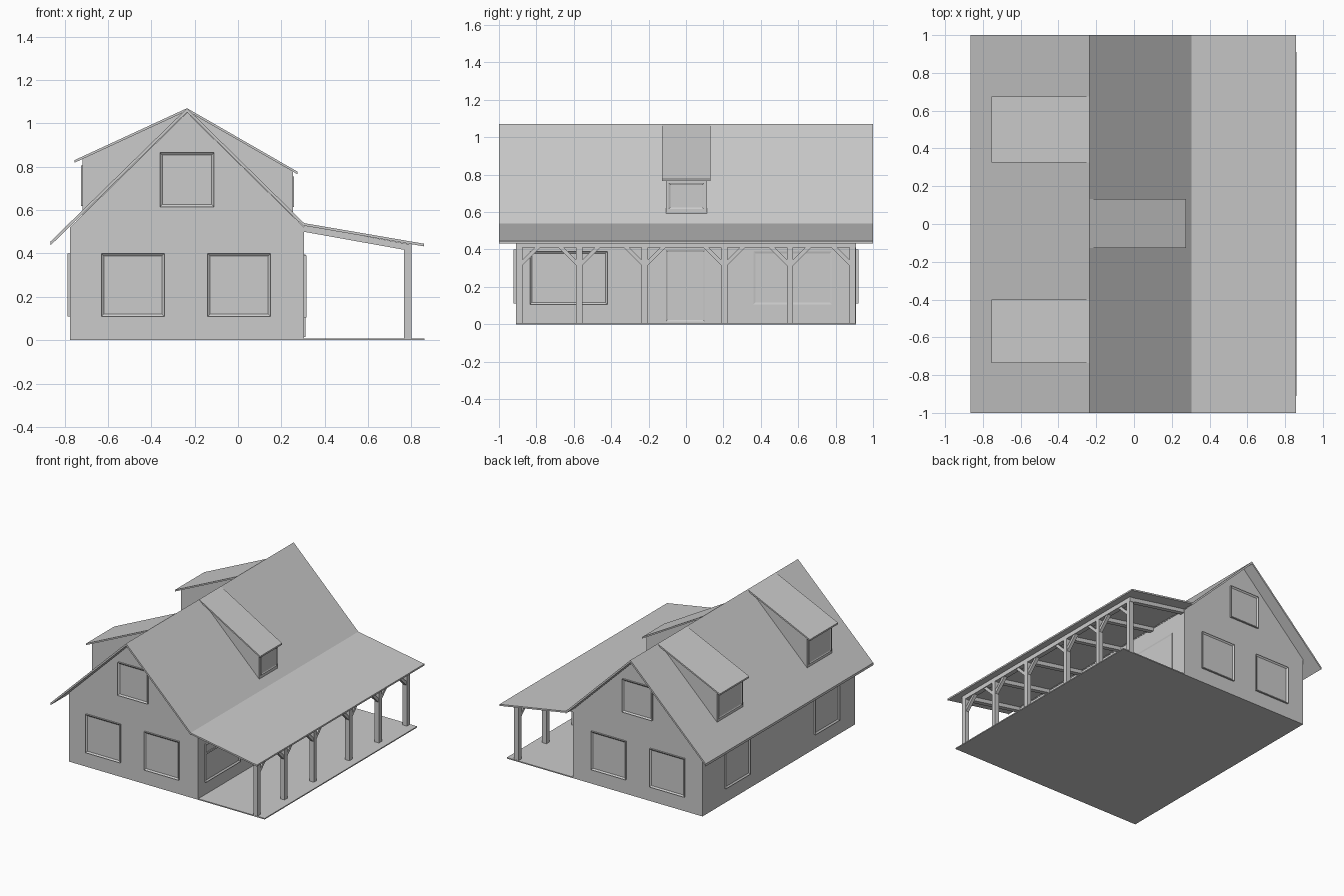
import bpy
import bmesh
from mathutils import Vector

cube = bpy.data.objects.get("Cube")
if cube:
    bpy.data.objects.remove(cube, do_unlink=True)

grey = bpy.data.materials.new("plain_grey")
grey.use_nodes = True
GREY = (0.6, 0.6, 0.6, 1)
grey.diffuse_color = GREY
grey.node_tree.nodes["Principled BSDF"].inputs["Base Color"].default_value = GREY


def finish(name, bm):
    bmesh.ops.recalc_face_normals(bm, faces=bm.faces)
    mesh = bpy.data.meshes.new(name)
    bm.to_mesh(mesh)
    bm.free()
    mesh.materials.append(grey)
    obj = bpy.data.objects.new(name, mesh)
    bpy.context.collection.objects.link(obj)
    return obj


def extrude_profile(bm, points, offset):
    face = bm.faces.new([bm.verts.new(p) for p in points])
    new = bmesh.ops.extrude_face_region(bm, geom=[face])["geom"]
    verts = [v for v in new if isinstance(v, bmesh.types.BMVert)]
    bmesh.ops.translate(bm, verts=verts, vec=offset)


def prism(name, profile, y0, y1):
    """Extrude an x-z profile along y."""
    bm = bmesh.new()
    extrude_profile(bm, [(x, y0, z) for x, z in profile], (0, y1 - y0, 0))
    return finish(name, bm)


def box(name, x0, x1, y0, y1, z0, z1):
    return prism(name, [(x0, z0), (x1, z0), (x1, z1), (x0, z1)], y0, y1)


def sheet(name, line, thick, y0, y1):
    """Sloping slab whose top follows the x-z line."""
    under = [(x, z - thick) for x, z in reversed(line)]
    return prism(name, line + under, y0, y1)


def framed_panel(name, normal, wall, u0, u1, z0, z1, depth=0.012, rim=0.016):
    """Raised frame with a recessed pane on a wall facing the normal."""
    n = Vector(normal)
    along = Vector((abs(n.y), abs(n.x), 0))
    base = n * abs(wall) if wall * (n.x + n.y) > 0 else -n * abs(wall)
    corners = [base + along * u + Vector((0, 0, z))
               for u, z in ((u0, z0), (u1, z0), (u1, z1), (u0, z1))]
    bm = bmesh.new()
    extrude_profile(bm, corners, n * depth)
    bmesh.ops.recalc_face_normals(bm, faces=bm.faces)
    bm.faces.ensure_lookup_table()
    front = max(bm.faces, key=lambda f: f.calc_center_median().dot(n))
    bmesh.ops.inset_region(bm, faces=[front], thickness=rim)
    bmesh.ops.translate(bm, verts=front.verts, vec=-n * depth * 0.75)
    return finish(name, bm)


LEFT, RIGHT, END = -0.775, 0.305, 0.91
RIDGE = (-0.235, 1.07)
EAVE = (RIGHT, 0.54)

# House body and ground slab
prism("house_walls", [(LEFT, 0), (RIGHT, 0), (RIGHT, 0.52), (-0.235, 1.05), (LEFT, 0.52)], -END, END)
box("porch_floor", RIGHT, 0.86, -END, END, 0, 0.008)

# Main roof continuing over the porch
sheet("main_roof", [(-0.865, 0.455), RIDGE, EAVE], 0.018, -1, 1)
sheet("porch_roof", [EAVE, (0.858, 0.445)], 0.012, -1, 1)

# Gable end windows, the same on front and back
for side, sign in (("front", -1), ("back", 1)):
    for part, x0, x1, z0, z1 in (("left", -0.14, 0.15, 0.11, 0.4),
                                 ("right", -0.63, -0.34, 0.11, 0.4),
                                 ("gable", -0.36, -0.11, 0.615, 0.865)):
        framed_panel(f"{side}_{part}_window", (0, sign, 0), sign * END, x0, x1, z0, z1)

# Shed dormers
def dormer(name, face_x, edge, y0, y1, sill, head):
    out = 1 if face_x > RIDGE[0] else -1
    slope = (edge[1] - RIDGE[1]) / (edge[0] - RIDGE[0])
    top = RIDGE[1] + slope * (face_x - RIDGE[0]) - 0.008
    wall = [(face_x, 0.565), (face_x, top), (RIDGE[0], 1.06), (RIDGE[0], 1.0)]
    prism(name + "_walls", wall, y0 + 0.02, y1 - 0.02)
    sheet(name + "_roof", [RIDGE, edge], 0.012, y0, y1)
    framed_panel(name + "_window", (out, 0, 0), face_x, y0 + 0.035, y1 - 0.035,
                 sill, head, 0.006, 0.013)


for label, y0, y1 in (("front", -0.735, -0.4), ("back", 0.325, 0.675)):
    dormer(label + "_dormer", -0.718, (-0.755, 0.83), y0, y1, 0.62, 0.805)
    mid = (y0 + y1) / 2
    framed_panel(label + "_side_window", (-1, 0, 0), LEFT, mid - 0.145, mid + 0.145, 0.11, 0.4)
dormer("porch_dormer", 0.253, (0.275, 0.777), -0.128, 0.132, 0.615, 0.755)

# Door and windows under the porch
framed_panel("porch_door", (1, 0, 0), RIGHT, -0.107, 0.1, 0.015, 0.395, 0.006, 0.01)
framed_panel("porch_front_window", (1, 0, 0), RIGHT, -0.835, -0.42, 0.105, 0.39)
box("porch_window_bar", RIGHT, 0.314, -0.82, -0.435, 0.312, 0.325)
framed_panel("porch_back_window", (1, 0, 0), RIGHT, 0.36, 0.78, 0.105, 0.39, 0.004)

# Porch posts, braces and rafters
POST_IN, POST_OUT, HALF = 0.765, 0.8, 0.017
box("porch_beam", POST_IN, POST_OUT, -END, END, 0.41, 0.443)


def brace(name, y, sign):
    points = [(0, 0.315), (0, 0.345), (0.068, 0.413), (0.098, 0.413)]
    bm = bmesh.new()
    start = y + sign * HALF
    extrude_profile(bm, [(POST_IN + 0.005, start + sign * d, z) for d, z in points],
                    (0.025, 0, 0))
    return finish(name, bm)


posts = (-0.892, -0.57, -0.22, 0.204, 0.556, 0.89)
for i, y in enumerate(posts):
    box(f"porch_post_{i}", POST_IN, POST_OUT, y - HALF, y + HALF, 0, 0.412)
    sheet(f"porch_rafter_{i}", [(RIGHT, 0.53), (POST_OUT, 0.441)], 0.03, y - HALF, y + HALF)
    if i > 0:
        brace(f"brace_front_{i}", y, -1)
    if i < len(posts) - 1:
        brace(f"brace_back_{i}", y, 1)
